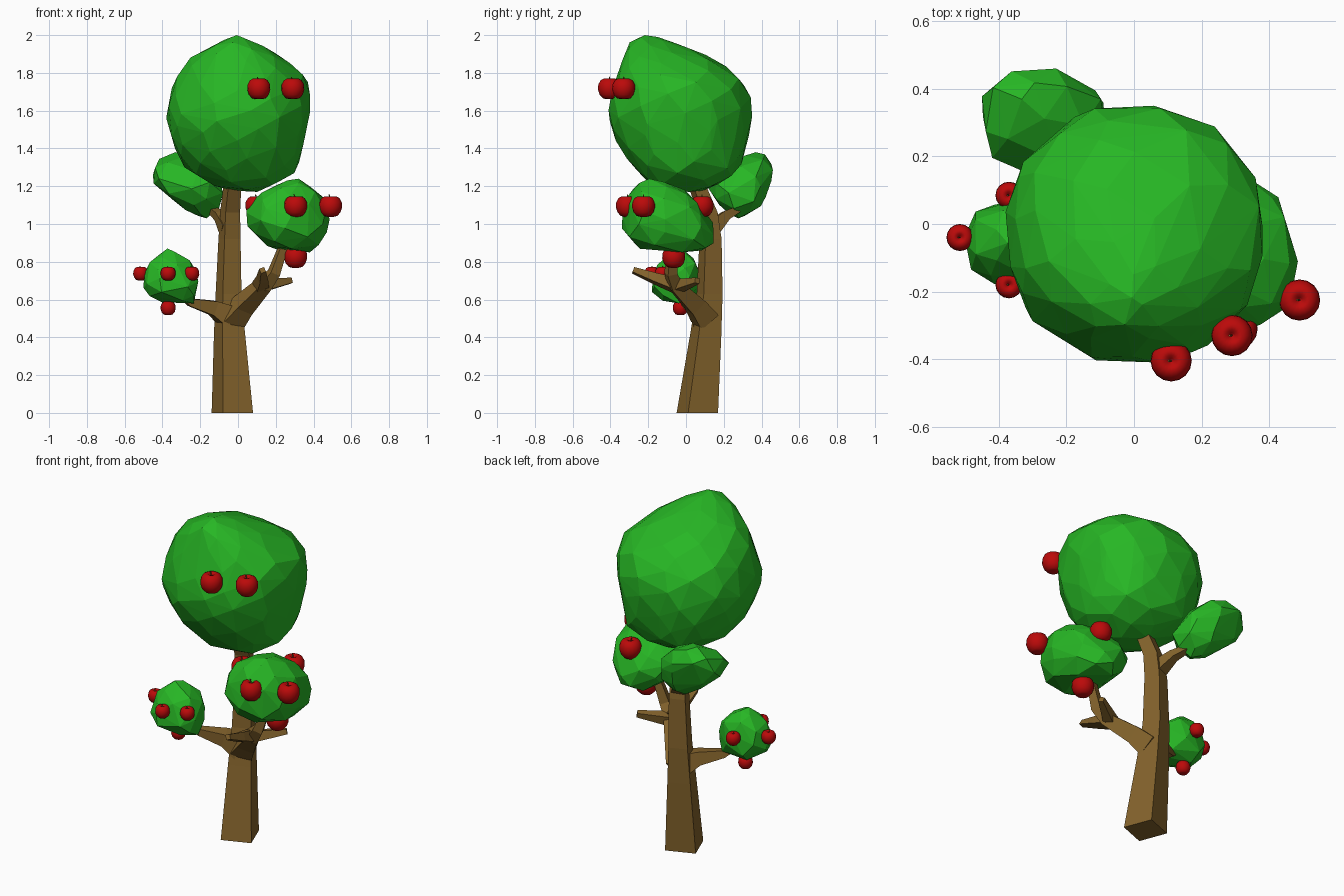
import bpy, bmesh, math, random
from mathutils import Vector

if "Cube" in bpy.data.objects:
    bpy.data.objects.remove(bpy.data.objects["Cube"])

random.seed(4)


def material(name, rgb):
    m = bpy.data.materials.new(name)
    m.diffuse_color = (*rgb, 1)
    m.use_nodes = True
    m.node_tree.nodes["Principled BSDF"].inputs["Base Color"].default_value = m.diffuse_color
    return m


LEAF = material("leaf_green", (0.02, 0.47, 0.018))
BARK = material("bark_brown", (0.23, 0.125, 0.025))
RED = material("apple_red", (0.5, 0.003, 0.003))


def finish(bm, name, mat, smooth=False):
    bmesh.ops.recalc_face_normals(bm, faces=bm.faces)
    for f in bm.faces:
        f.smooth = smooth
    me = bpy.data.meshes.new(name)
    bm.to_mesh(me)
    bm.free()
    me.materials.append(mat)
    ob = bpy.data.objects.new(name, me)
    bpy.context.collection.objects.link(ob)
    return ob


def limb(name, path, mat=BARK, flat=False, sides=4, turn=math.radians(-114)):
    """Low-poly tube through (x, y, z, radius) stations."""
    bm = bmesh.new()
    pts = [Vector(p[:3]) for p in path]
    up = Vector((0, 0, 1))
    rings = []
    for i, p in enumerate(path):
        d = pts[min(i + 1, len(pts) - 1)] - pts[max(i - 1, 0)]
        q = up.rotation_difference(up if flat else d)
        ring = []
        for k in range(sides):
            a = turn + math.tau * k / sides
            ring.append(bm.verts.new(pts[i] + q @ Vector((p[3] * math.cos(a), p[3] * math.sin(a), 0))))
        rings.append(ring)
    for a, b in zip(rings, rings[1:]):
        for k in range(sides):
            j = (k + 1) % sides
            bm.faces.new((a[k], a[j], b[j], b[k]))
    bm.faces.new(rings[0])
    bm.faces.new(rings[-1])
    return finish(bm, name, mat)


def foliage(name, levels, count, power=0.9):
    """Faceted clump: hull of points scattered on a loft of (z, x0, x1, y0, y1) levels."""
    lo = [levels[0][0]] + [min(r[k] for r in levels) for k in (1, 3)]
    hi = [levels[-1][0]] + [max(r[k] for r in levels) for k in (2, 4)]
    lo, hi = (lo[1], lo[2], lo[0]), (hi[1], hi[2], hi[0])
    pts = []
    for i in range(count):
        t = (i + 0.5 + random.uniform(-0.4, 0.4)) / count
        t = min(max((t - 0.5 / count) / (1 - 1 / count), 0), 1)
        z = lo[2] + t * (hi[2] - lo[2])
        for a, b in zip(levels, levels[1:]):
            if z <= b[0] + 1e-6:
                f = (z - a[0]) / (b[0] - a[0])
                x0, x1, y0, y1 = [p + (q - p) * f for p, q in zip(a[1:], b[1:])]
                break
        ang = i * 2.39996 + random.uniform(-1.5, 1.5) / math.sqrt(count)
        c, s = [math.copysign(abs(w) ** power, w) for w in (math.cos(ang), math.sin(ang))]
        pts.append(Vector(((x0 + x1 + (x1 - x0) * c) / 2, (y0 + y1 + (y1 - y0) * s) / 2, z)))
    for k in range(3):
        a, b = min(p[k] for p in pts), max(p[k] for p in pts)
        for p in pts:
            p[k] = lo[k] + (p[k] - a) / (b - a) * (hi[k] - lo[k])
    bm = bmesh.new()
    for p in pts:
        bm.verts.new(p)
    bmesh.ops.convex_hull(bm, input=bm.verts)
    bmesh.ops.delete(bm, geom=[v for v in bm.verts if not v.link_faces], context='VERTS')
    finish(bm, name, LEAF)


def apple(name, loc, s):
    """Lathed apple with a dimple at the top and a short stem."""
    profile = [(0, 0.5), (0.12, 0.6), (0.28, 0.8), (0.5, 0.85), (0.78, 0.7), (0.97, 0.33),
               (1, -0.1), (0.86, -0.55), (0.58, -0.86), (0.25, -0.94), (0, -0.88)]
    bm = bmesh.new()
    vs = [bm.verts.new((x * s, 0, z * s)) for x, z in profile]
    es = [bm.edges.new(e) for e in zip(vs, vs[1:])]
    bmesh.ops.spin(bm, geom=vs + es, cent=(0, 0, 0), axis=(0, 0, 1), angle=math.tau, steps=16)
    bmesh.ops.remove_doubles(bm, verts=bm.verts, dist=s * 0.01)
    finish(bm, name, RED, True).location = loc
    x, y, z = loc
    limb(name + "_stem", [(x, y, z + 0.5 * s, 0.05 * s), (x - 0.12 * s, y, z + 1.0 * s, 0.06 * s)])


# Trunk and branches
limb("trunk", [(-0.03, 0.06, 0, 0.12), (-0.045, 0.105, 0.42, 0.09), (-0.05, 0.125, 0.63, 0.075),
               (-0.045, 0.13, 0.92, 0.064), (-0.042, 0.115, 1.06, 0.058),
               (-0.03, 0.06, 1.2, 0.052)], flat=True)
limb("left_branch", [(-0.05, 0.1, 0.51, 0.085), (-0.13, 0.06, 0.555, 0.055),
                     (-0.25, 0, 0.585, 0.03), (-0.33, -0.04, 0.65, 0.02)])
limb("right_branch", [(-0.03, 0.1, 0.5, 0.085), (0.03, 0.05, 0.57, 0.068), (0.14, -0.06, 0.68, 0.048),
                      (0.19, -0.08, 0.74, 0.038), (0.24, -0.07, 0.88, 0.028)])
limb("front_twig", [(0.12, -0.04, 0.67, 0.05), (0.13, -0.16, 0.71, 0.035), (0.13, -0.28, 0.755, 0.02)])
limb("right_twig", [(0.12, -0.05, 0.67, 0.045), (0.28, 0.06, 0.7, 0.02)])
limb("back_branch", [(-0.05, 0.13, 0.97, 0.058), (-0.1, 0.21, 1.045, 0.035), (-0.16, 0.3, 1.09, 0.02)])

# Leaf clumps
foliage("crown", [(1.17, -0.03, 0.1, -0.05, 0.1), (1.2, -0.12, 0.2, -0.19, 0.15),
                  (1.28, -0.27, 0.31, -0.26, 0.28), (1.4, -0.335, 0.335, -0.35, 0.315),
                  (1.55, -0.38, 0.37, -0.41, 0.345), (1.65, -0.365, 0.38, -0.405, 0.35),
                  (1.77, -0.335, 0.37, -0.365, 0.29), (1.88, -0.25, 0.24, -0.33, 0.15),
                  (1.96, -0.11, 0.1, -0.3, -0.05), (2.0, -0.01, 0.01, -0.22, -0.18)], 110)
foliage("right_clump", [(0.85, 0.2, 0.38, -0.2, 0.1), (0.9, 0.13, 0.45, -0.3, 0.14),
                        (1.0, 0.045, 0.48, -0.34, 0.145), (1.1, 0.05, 0.485, -0.31, 0.08),
                        (1.18, 0.14, 0.42, -0.29, 0), (1.24, 0.28, 0.32, -0.22, -0.15)], 48)
foliage("back_clump", [(1.03, -0.2, -0.17, 0.26, 0.3), (1.1, -0.32, -0.08, 0.18, 0.4),
                       (1.2, -0.43, -0.08, 0.12, 0.44), (1.27, -0.45, -0.1, 0.17, 0.46),
                       (1.35, -0.41, -0.2, 0.27, 0.45), (1.38, -0.33, -0.25, 0.36, 0.39)], 34)
foliage("left_clump", [(0.58, -0.4, -0.24, -0.1, 0.03), (0.63, -0.49, -0.22, -0.175, 0.06),
                       (0.7, -0.5, -0.21, -0.18, 0.07), (0.8, -0.47, -0.24, -0.14, 0.06),
                       (0.87, -0.375, -0.355, -0.06, -0.02)], 34)

# Apples: two on the crown, then a ring of four and a hanging one on each clump
large = [(0.11, -0.405, 1.718), (0.29, -0.33, 1.718), (0.305, -0.31, 1.095), (0.49, -0.225, 1.095),
         (0.1, -0.1, 1.095), (0.305, 0.085, 1.095), (0.305, -0.065, 0.825)]
small = [(-0.515, -0.04, 0.738), (-0.37, -0.18, 0.738), (-0.245, -0.125, 0.738),
         (-0.37, 0.085, 0.738), (-0.37, -0.03, 0.555)]
for i, p in enumerate(large):
    apple(f"large_apple_{i + 1}", p, 0.061)
for i, p in enumerate(small):
    apple(f"small_apple_{i + 1}", p, 0.04)
